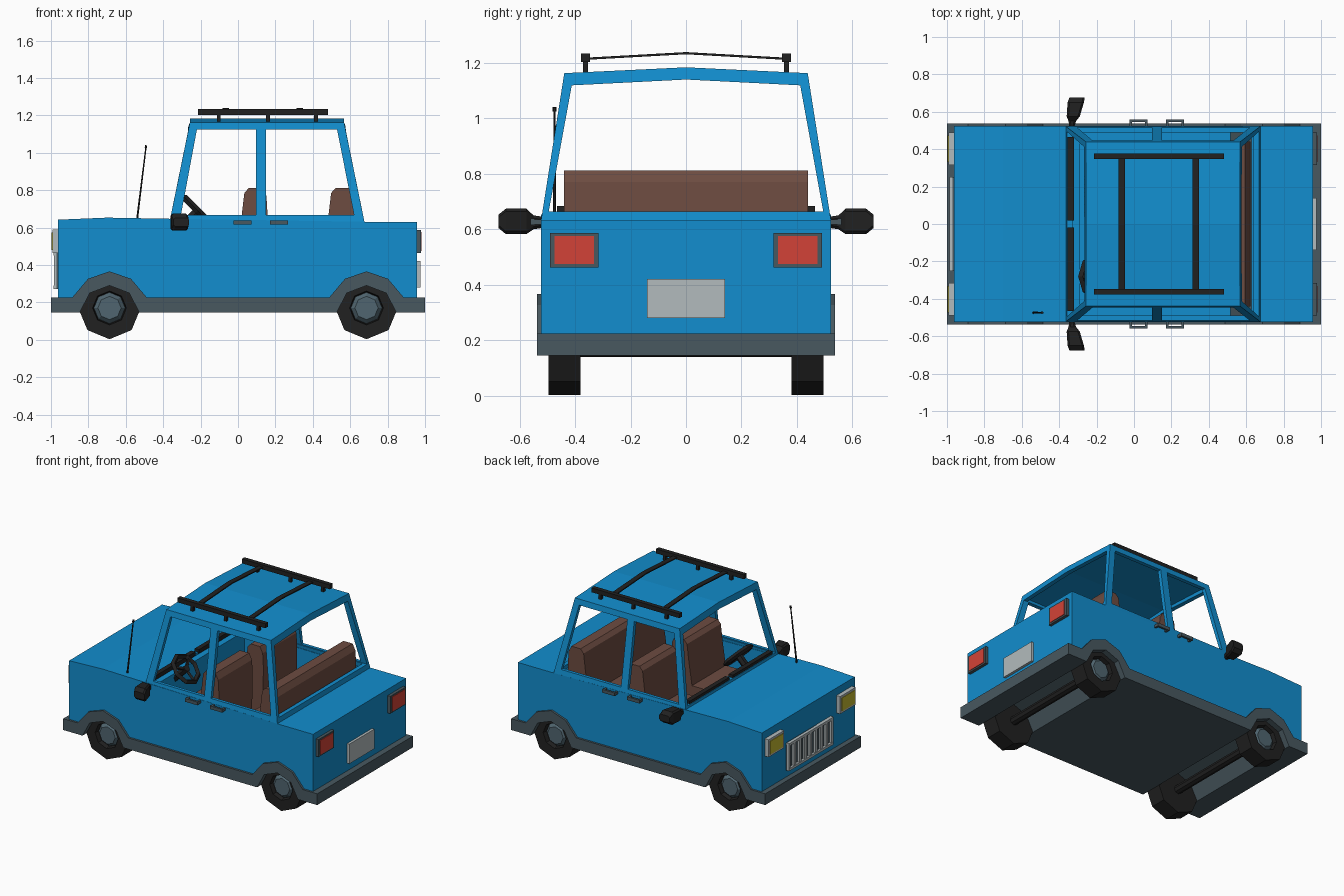
import bpy, bmesh, math
from mathutils import Vector

if "Cube" in bpy.data.objects:
    bpy.data.objects.remove(bpy.data.objects["Cube"])


def material(name, rgb):
    m = bpy.data.materials.new(name)
    m.diffuse_color = (*rgb, 1)
    m.use_nodes = True
    m.node_tree.nodes["Principled BSDF"].inputs["Base Color"].default_value = m.diffuse_color
    return m


BLUE = material("blue_paint", (0.006, 0.27, 0.62))
SLATE = material("slate_trim", (0.065, 0.098, 0.117))
HUB = material("hub_grey", (0.08, 0.13, 0.16))
BLACK = material("black", (0.015, 0.015, 0.015))
BROWN = material("brown_seat", (0.153, 0.072, 0.053))
RED = material("red_lens", (0.65, 0.055, 0.038))
YELLOW = material("yellow_lens", (0.55, 0.48, 0.03))
SILVER = material("light_grey", (0.45, 0.5, 0.51))


def finish(name, bm, mat):
    bmesh.ops.recalc_face_normals(bm, faces=bm.faces)
    me = bpy.data.meshes.new(name)
    bm.to_mesh(me)
    bm.free()
    if mat:
        me.materials.append(mat)
    ob = bpy.data.objects.new(name, me)
    bpy.context.collection.objects.link(ob)
    return ob


def loft(name, rings, mat):
    bm = bmesh.new()
    vs = [[bm.verts.new(p) for p in r] for r in rings]
    n = len(vs[0])
    for a, b in zip(vs, vs[1:]):
        for i in range(n):
            bm.faces.new((a[i], a[(i + 1) % n], b[(i + 1) % n], b[i]))
    bm.faces.new(vs[0])
    bm.faces.new(vs[-1])
    return finish(name, bm, mat)


def prism_y(name, pts, a, b, mat=None):
    return loft(name, [[(x, y, z) for x, z in pts] for y in (a, b)], mat)


def prism_x(name, pts, a, b, mat=None):
    return loft(name, [[(x, y, z) for y, z in pts] for x in (a, b)], mat)


def box(name, x, y, z, mat=None):
    return prism_y(name, [(x[0], z[0]), (x[1], z[0]), (x[1], z[1]), (x[0], z[1])], y[0], y[1], mat)


def hull(name, pts, mat=None):
    bm = bmesh.new()
    for p in pts:
        bm.verts.new(p)
    bmesh.ops.convex_hull(bm, input=bm.verts)
    bmesh.ops.dissolve_limit(bm, angle_limit=0.02, verts=bm.verts, edges=bm.edges)
    return finish(name, bm, mat)


def rod(name, p, q, r, n, mat, r2=None):
    p, q = Vector(p), Vector(q)
    rot = (q - p).to_track_quat('Z', 'Y')
    rings = []
    for c, rad in ((p, r), (q, r2 or r)):
        rings.append([c + rot @ Vector((rad * math.cos(t), rad * math.sin(t), 0))
                      for t in (2 * math.pi * i / n for i in range(n))])
    return loft(name, rings, mat)


def cut(ob, cutter):
    m = ob.modifiers.new("cut", 'BOOLEAN')
    m.operation, m.solver, m.object = 'DIFFERENCE', 'EXACT', cutter
    bpy.context.view_layer.objects.active = ob
    bpy.ops.object.modifier_apply(modifier=m.name)
    bpy.data.objects.remove(cutter)


WHEEL_X = (-0.687, 0.687)
OUTER = [(-0.2, 0.225), (-0.115, 0.326), (0, 0.366), (0.115, 0.326), (0.2, 0.225)]
INNER = [(-0.16, 0.145), (-0.105, 0.25), (0, 0.29), (0.105, 0.25), (0.16, 0.145)]


def arches(arch):
    return [(c + x, z) for c in WHEEL_X for x, z in arch]


# Lower skirt with wheel arches
prism_y("skirt", [(-1, 0.145)] + arches(INNER) + [(1, 0.145), (1, 0.225)]
        + arches(OUTER)[::-1] + [(-1, 0.225)], -0.538, 0.538, SLATE)

# Body with hood, trunk and open cabin
mid = [(x, z - 0.02) for x, z in OUTER]
body = prism_y("body", [(-0.963, 0.205)] + arches(mid) + [(0.957, 0.205), (0.957, 0.631), (0.674, 0.631),
               (-0.364, 0.647), (-0.7, 0.653), (-0.963, 0.642)], -0.523, 0.523, BLUE)
cut(body, box("cabin_cutter", (-0.29, 0.628), (-0.49, 0.49), (0.26, 0.8)))


# Cabin frame and roof
def cabin(name, d, zb, dz, mat=None):
    pts = []
    for s in (-1, 1):
        pts += [(-0.366 + d, s * (0.523 - d), zb), (0.676 - d, s * (0.523 - d), zb),
                (-0.257 + d, s * (0.439 - d), 1.163 - dz), (0.567 - d, s * (0.439 - d), 1.163 - dz)]
    pts += [(-0.257 + d, 0, 1.184 - dz), (0.567 - d, 0, 1.184 - dz)]
    return hull(name, pts, mat)


frame = cabin("cabin_frame", 0, 0.63, 0, BLUE)
cut(frame, cabin("inside_cutter", 0.024, 0.6, 0.022))
cut(frame, prism_x("screen_cutter", [(-0.495, 0.664), (0.495, 0.664), (0.412, 1.119), (0, 1.14), (-0.412, 1.119)],
                   -0.8, 0.9))
cut(frame, prism_y("front_window_cutter", [(-0.305, 0.668), (0.096, 0.668), (0.096, 1.123), (-0.22, 1.123)], -0.8, 0.8))
cut(frame, prism_y("rear_window_cutter", [(0.15, 0.668), (0.62, 0.668), (0.53, 1.123), (0.15, 1.123)], -0.8, 0.8))

# Seats
SEAT = [(-0.22, 0.3), (-0.22, 0.47), (-0.19, 0.5), (-0.005, 0.5), (0.02, 0.668), (0.034, 0.785),
        (0.058, 0.812), (0.13, 0.812), (0.152, 0.77), (0.158, 0.668), (0.15, 0.3)]
for s in (-1, 1):
    prism_y("front_seat", SEAT, s * 0.06, s * 0.44, BROWN)
prism_y("rear_seat", [(x + 0.464, z) for x, z in SEAT], -0.44, 0.44, BROWN)

# Wheels, hubs and axles
for cx in WHEEL_X:
    rod("axle", (cx, -0.4, 0.17), (cx, 0.4, 0.17), 0.03, 8, BLACK)
    for s in (-1, 1):
        tire = rod("tire", (cx, s * 0.38, 0.17), (cx, s * 0.496, 0.17), 0.167, 8, BLACK)
        cut(tire, rod("hub_cutter", (cx, s * 0.465, 0.17), (cx, s * 0.52, 0.17), 0.085, 8, None, 0.095))
        rod("hub", (cx, s * 0.46, 0.17), (cx, s * 0.488, 0.17), 0.088, 8, HUB, 0.062)

# Grille
box("grille_back", (-0.97, -0.955), (-0.25, 0.25), (0.272, 0.468), SLATE)
for z in (0.272, 0.45):
    box("grille_rail", (-0.987, -0.96), (-0.25, 0.25), (z, z + 0.018), SILVER)
for i in range(9):
    y = -0.24 + 0.06 * i
    w = 0.01 if i in (0, 8) else 0.012
    box("grille_bar", (-0.985, -0.96), (y - w, y + w), (0.28, 0.46), SILVER)

# Head lamps, tail lamps and plate
for s in (-1, 1):
    ys, yl = (s * 0.315, s * 0.49), (s * 0.332, s * 0.474)
    box("headlight_frame", (-0.993, -0.955), ys, (0.465, 0.589), SILVER)
    box("headlight_lens", (-0.997, -0.96), yl, (0.48, 0.574), YELLOW)
    box("tail_light_frame", (0.95, 0.978), ys, (0.463, 0.587), SLATE)
    box("tail_light_lens", (0.95, 0.982), yl, (0.474, 0.576), RED)
box("rear_plate", (0.95, 0.975), (-0.14, 0.14), (0.28, 0.42), SILVER)

# Side mirrors
for s in (-1, 1):
    rings = []
    for y, x0, x1, z0, z1 in ((0.515, -0.345, -0.32, 0.605, 0.645), (0.55, -0.35, -0.31, 0.6, 0.65),
                              (0.575, -0.36, -0.29, 0.583, 0.674), (0.65, -0.355, -0.268, 0.583, 0.674),
                              (0.677, -0.345, -0.263, 0.605, 0.652)):
        c = 0.01
        rings.append([(x0, s * y, z0 + c), (x0 + c, s * y, z0), (x1 - c, s * y, z0), (x1, s * y, z0 + c),
                      (x1, s * y, z1 - c), (x1 - c, s * y, z1), (x0 + c, s * y, z1), (x0, s * y, z1 - c)])
    loft("side_mirror", rings, BLACK)

# Door handles
for s in (-1, 1):
    for x in (-0.025, 0.17):
        box("door_handle", (x, x + 0.098), (s * 0.546, s * 0.56), (0.615, 0.638), SLATE)
        for lx in (x, x + 0.084):
            box("handle_leg", (lx, lx + 0.014), (s * 0.515, s * 0.55), (0.617, 0.636), SLATE)

# Wipers
for s in (-1, 1):
    box("wiper", (-0.355, -0.322), (s * 0.02, s * 0.465), (0.655, 0.684), BLACK)

# Steering wheel
hub = Vector((-0.215, -0.28, 0.69))
bpy.ops.mesh.primitive_torus_add(major_segments=8, minor_segments=4, major_radius=0.1, minor_radius=0.018,
                                 location=hub, rotation=(0, math.radians(45), 0))
bpy.context.object.name = "steering_wheel"
bpy.context.object.data.materials.append(BLACK)
axis = Vector((0.707, 0, 0.707))
down = Vector((0.707, 0, -0.707))
for a in (0, 120, 240):
    t = math.radians(a)
    tip = hub + 0.1 * (down * math.cos(t) + Vector((0, 1, 0)) * math.sin(t))
    rod("steering_spoke", hub, tip, 0.012, 4, BLACK)
rod("steering_column", hub + axis * 0.012, hub - axis * 0.16, 0.025, 6, BLACK)

# Antenna
rod("antenna", (-0.54, -0.474, 0.64), (-0.492, -0.474, 1.03), 0.006, 6, BLACK, 0.004)
rod("antenna_tip", (-0.493, -0.474, 1.025), (-0.491, -0.474, 1.04), 0.007, 6, BLACK)

# Roof rack
for s in (-1, 1):
    box("rack_rail", (-0.213, 0.48), (s * 0.347, s * 0.378), (1.203, 1.234), BLACK)
    for x in (-0.103, 0.16, 0.417):
        box("rack_post", (x - 0.01, x + 0.01), (s * 0.353, s * 0.372), (1.155, 1.21), BLACK)
for x in (-0.066, 0.33):
    prism_x("rack_crossbar", [(-0.36, 1.211), (0, 1.231), (0.36, 1.211), (0.36, 1.219), (0, 1.239), (-0.36, 1.219)],
            x - 0.018, x + 0.018, BLACK)
